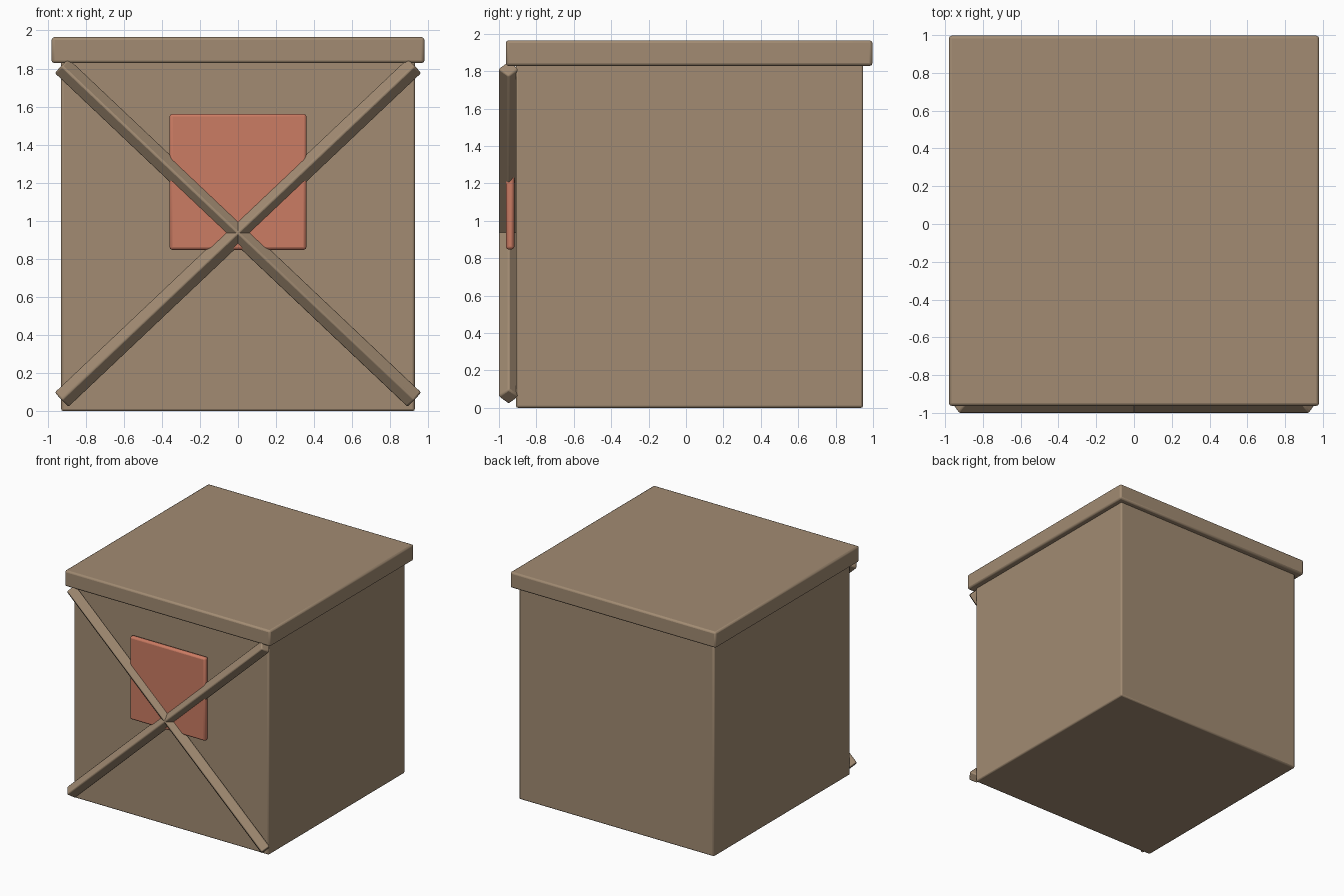
import bpy
from math import atan2, hypot, pi
from mathutils import Matrix

if "Cube" in bpy.data.objects:
    bpy.data.objects.remove(bpy.data.objects["Cube"])


def material(name, rgb):
    m = bpy.data.materials.new(name)
    m.diffuse_color = (*rgb, 1.0)
    m.use_nodes = True
    m.node_tree.nodes["Principled BSDF"].inputs["Base Color"].default_value = m.diffuse_color
    return m


wood = material("wood", (0.36, 0.26, 0.17))
red = material("red_paint", (0.60, 0.20, 0.125))


def box(name, lo, hi, mat, bevel):
    """Softly bevelled box between two corners."""
    bpy.ops.mesh.primitive_cube_add(size=1)
    ob = bpy.context.object
    ob.name = name
    size = [b - a for a, b in zip(lo, hi)]
    ob.data.transform(Matrix.Diagonal((*size, 1)))
    ob.location = [(a + b) / 2 for a, b in zip(lo, hi)]
    ob.data.materials.append(mat)
    mod = ob.modifiers.new("soft_edges", "BEVEL")
    mod.width = bevel
    mod.segments = 2
    bpy.ops.object.shade_smooth_by_angle(angle=pi / 6)
    return ob


# crate body and overhanging lid
box("crate_body", (-0.93, -0.91, 0), (0.93, 0.947, 1.84), wood, 0.012)
box("lid", (-0.98, -0.963, 1.828), (0.98, 0.997, 1.965), wood, 0.015)

# red panel on the front
box("front_panel", (-0.36, -0.963, 0.847), (0.36, -0.918, 1.562), red, 0.015)

# crossed braces: square bars turned on edge
rise, run = 1.755, 1.855
half = hypot(rise, run) / 2
side = 0.0395
for name, sign in (("brace_rising", 1), ("brace_falling", -1)):
    bar = box(name, (-half, -side, -side), (half, side, side), wood, 0.01)
    bar.data.transform(Matrix.Rotation(pi / 4, 4, "X"))
    bar.rotation_euler = (0, -sign * atan2(rise, run), 0)
    bar.location = (0, -0.948, 0.937)
